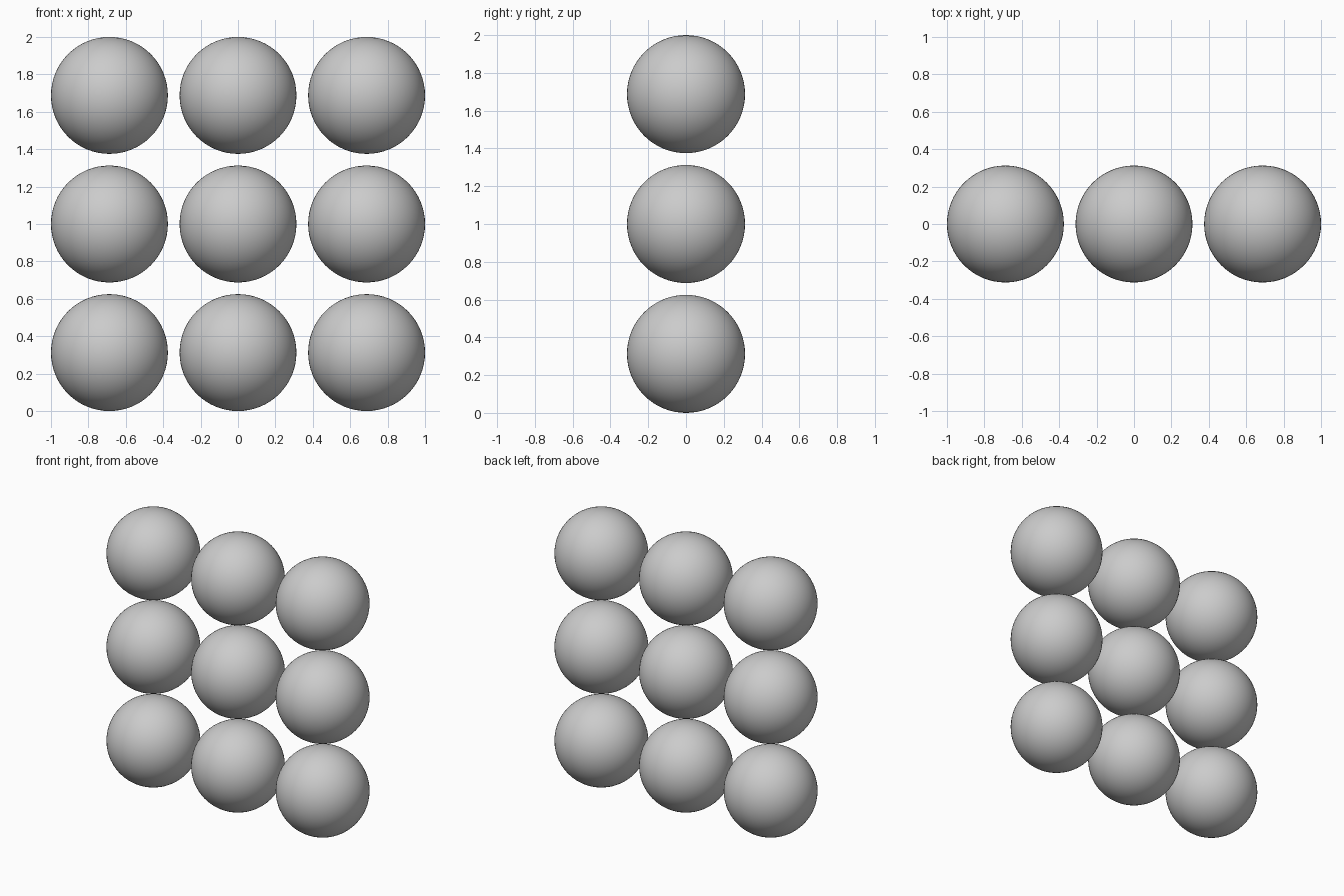
import bpy

if "Cube" in bpy.data.objects:
    bpy.data.objects.remove(bpy.data.objects["Cube"])

RADIUS = 0.3125
SPACING = 2.2 * RADIUS

# 3 x 3 upright grid of smooth balls
for row in range(3):
    for col in range(3):
        bpy.ops.mesh.primitive_uv_sphere_add(
            segments=64, ring_count=32, radius=RADIUS,
            location=((col - 1) * SPACING, 0, RADIUS + row * SPACING))
        ball = bpy.context.object
        ball.name = f"ball_row{row + 1}_column{col + 1}"
        bpy.ops.object.shade_smooth()
